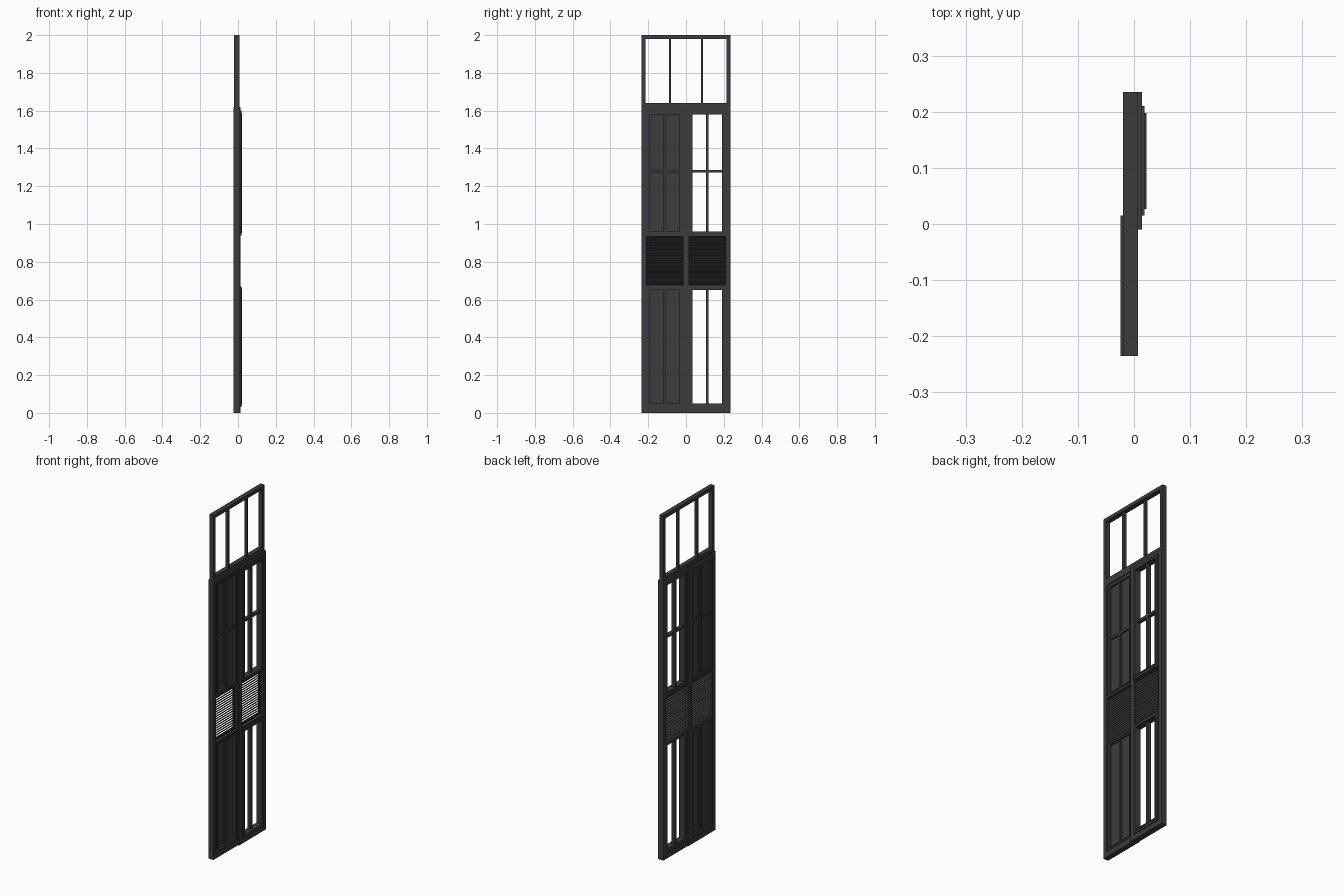
import bpy
import bmesh
import math
from mathutils import Matrix, Vector

default_cube = bpy.data.objects.get("Cube")
if default_cube:
    bpy.data.objects.remove(default_cube, do_unlink=True)

# Single charcoal paint
paint = bpy.data.materials.new("charcoal_paint")
paint.use_nodes = True
colour = (0.045, 0.045, 0.045, 1)
paint.diffuse_color = colour
paint.node_tree.nodes["Principled BSDF"].inputs["Base Color"].default_value = colour


def add_box(bm, x, y, z, tilt=0):
    """Box from (min, max) ranges, optionally tilted about y."""
    size = Vector([r[1] - r[0] for r in (x, y, z)])
    centre = Vector([(r[0] + r[1]) / 2 for r in (x, y, z)])
    matrix = (Matrix.Translation(centre) @ Matrix.Rotation(tilt, 4, 'Y')
              @ Matrix.Diagonal(size).to_4x4())
    bmesh.ops.create_cube(bm, size=1, matrix=matrix)


def add_ring(bm, x, y, z, w):
    """Rectangular frame of bar width w."""
    for a in ((y[0], y[0] + w), (y[1] - w, y[1])):
        add_box(bm, x, a, z)
    for b in ((z[0], z[0] + w), (z[1] - w, z[1])):
        add_box(bm, x, (y[0] + w, y[1] - w), b)


def finish(bm, name):
    mesh = bpy.data.meshes.new(name)
    bm.to_mesh(mesh)
    bm.free()
    mesh.materials.append(paint)
    bpy.context.collection.objects.link(bpy.data.objects.new(name, mesh))


LOWER, LOUVRE, UPPER = (0.03, 0.67), (0.67, 0.94), (0.94, 1.6)
TOP = 1.62


def build_leaf(name, y, inner, x, face, solid):
    """One door leaf: y is its full width, inner its opening."""
    # Stiles and rails
    bm = bmesh.new()
    add_box(bm, x, (y[0], inner[0]), (0, TOP))
    add_box(bm, x, (inner[1], y[1]), (0, TOP))
    for rail in ((0, LOWER[0]), (LOUVRE[0] - 0.006, LOUVRE[0] + 0.006),
                 (LOUVRE[1] - 0.006, LOUVRE[1] + 0.006), (UPPER[1], TOP)):
        add_box(bm, x, inner, rail)
    finish(bm, name + "_frame")

    # Stepped mouldings around the two openings
    bm = bmesh.new()
    back = x[0] + 0.004
    for z in (LOWER, UPPER):
        add_ring(bm, (back, face - 0.003), inner, z, 0.018)
        lip_y = (inner[0] + 0.012, inner[1] - 0.012)
        lip_z = (z[0] + 0.012, z[1] - 0.012)
        add_ring(bm, (back + 0.003, face), lip_y, lip_z, 0.007)
    finish(bm, name + "_mouldings")

    # Glazing bars
    bm = bmesh.new()
    mid = sum(inner) / 2
    bars = (x[0] + 0.008, x[1] - 0.006)
    for z in (LOWER, UPPER):
        add_box(bm, bars, (mid - 0.007, mid + 0.007), (z[0] + 0.01, z[1] - 0.01))
    add_box(bm, bars, (inner[0] + 0.01, inner[1] - 0.01), (1.273, 1.287))
    finish(bm, name + "_glazing_bars")

    # Louvre slats
    bm = bmesh.new()
    count = 20
    pitch = (LOUVRE[1] - LOUVRE[0]) / count
    centre = sum(x) / 2
    for i in range(count):
        z = LOUVRE[0] + pitch * (i + 0.5)
        add_box(bm, (centre - 0.0015, centre + 0.0015), inner,
                (z - 0.011, z + 0.011), math.radians(42))
    finish(bm, name + "_louvre_slats")

    # Closed panels
    if solid:
        bm = bmesh.new()
        for z in (LOWER, UPPER):
            add_box(bm, (centre - 0.002, centre + 0.001), inner, z)
        finish(bm, name + "_panels")


build_leaf("closed_leaf", (-0.235, -0.0105), (-0.21, -0.015), (-0.024, 0.007), 0.005, True)
build_leaf("open_leaf", (-0.01, 0.235), (0.015, 0.21), (-0.02, 0.014), 0.022, False)

# Cover strip over the meeting stiles
strip = bmesh.new()
add_box(strip, (-0.024, -0.0195), (-0.015, 0.015), (0, TOP))
finish(strip, "meeting_strip")

# Transom window
transom = bmesh.new()
add_ring(transom, (-0.02, 0.007), (-0.235, 0.235), (TOP, 2), 0.02)
for side in (-1, 1):
    y = side * 0.085
    add_box(transom, (-0.015, 0.002), (y - 0.006, y + 0.006), (TOP + 0.01, 1.99))
finish(transom, "transom_window")
